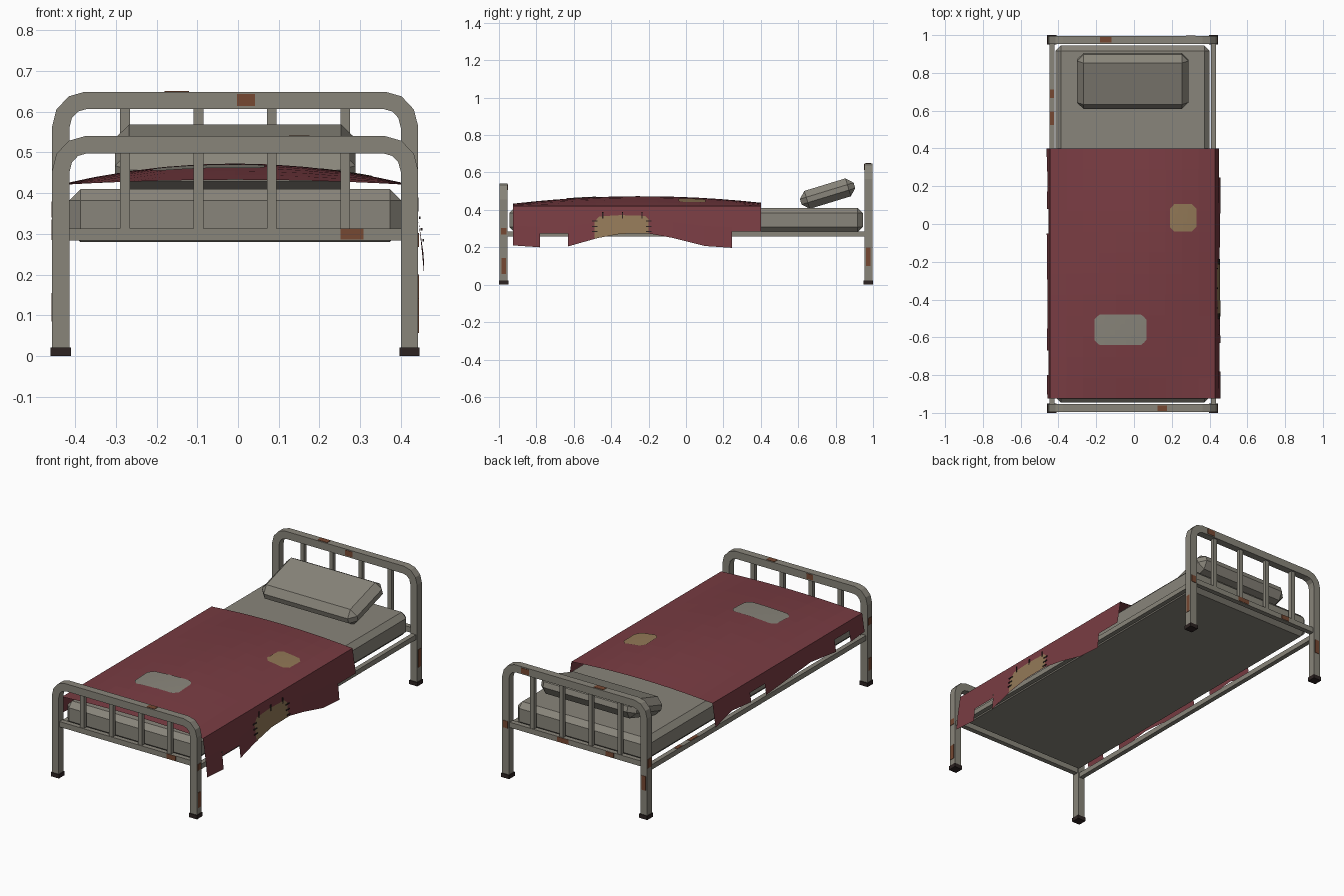
import bpy, bmesh, math
from mathutils import Vector, Matrix

if "Cube" in bpy.data.objects:
    bpy.data.objects.remove(bpy.data.objects["Cube"])

C = -0.007          # the frame sits slightly left of centre
LX, EY = 0.428, 0.975


def material(name, rgb):
    m = bpy.data.materials.new(name)
    m.diffuse_color = (*rgb, 1)
    m.use_nodes = True
    m.node_tree.nodes["Principled BSDF"].inputs["Base Color"].default_value = m.diffuse_color
    return m


METAL = material("grey painted metal", (0.25, 0.235, 0.195))
LINEN = material("grey linen", (0.25, 0.235, 0.197))
RED = material("dark red wool", (0.19, 0.045, 0.055))
TAN = material("tan cloth", (0.29, 0.19, 0.095))
RUST = material("rust", (0.18, 0.065, 0.032))
BLACK = material("dark rubber", (0.026, 0.017, 0.016))


def add(name, verts, faces, mat):
    me = bpy.data.meshes.new(name)
    me.from_pydata(verts, [], faces)
    me.materials.append(mat)
    ob = bpy.data.objects.new(name, me)
    bpy.context.collection.objects.link(ob)
    return ob


def box(name, c, s, mat, bevel=0, tilt=0):
    bm = bmesh.new()
    bmesh.ops.create_cube(bm, size=1)
    bmesh.ops.scale(bm, vec=s, verts=bm.verts)
    if bevel:
        bmesh.ops.bevel(bm, geom=bm.edges[:], offset=bevel, segments=1, affect='EDGES')
    bmesh.ops.transform(bm, matrix=Matrix.Translation(c) @ Matrix.Rotation(tilt, 4, 'X'), verts=bm.verts)
    me = bpy.data.meshes.new(name)
    bm.to_mesh(me)
    bm.free()
    me.materials.append(mat)
    ob = bpy.data.objects.new(name, me)
    bpy.context.collection.objects.link(ob)
    return ob


def arch(name, y, top, w=0.042):
    """Square tube bent into an arch: leg, rounded corner, top bar, corner, leg."""
    rx, rz = 0.062, 0.066
    half = [(LX, 0.015)]
    for i in range(4):
        a = math.pi / 2 * i / 3
        half.append((LX - rx + rx * math.cos(a), top - rz + rz * math.sin(a)))
    path = [Vector(p) for p in half + [(-x, z) for x, z in reversed(half)]]
    verts, faces = [], []
    for i, p in enumerate(path):
        d1 = (p - path[max(i - 1, 0)]).normalized() if i else (path[1] - p).normalized()
        d2 = (path[i + 1] - p).normalized() if i < len(path) - 1 else d1
        t = (d1 + d2).normalized()
        n = Vector((t.y, -t.x)) * (w / 2 / max(t.dot(d1), 0.5))
        for s, dy in ((1, -1), (1, 1), (-1, 1), (-1, -1)):
            verts.append((C + p.x + s * n.x, y + dy * w / 2, p.y + s * n.y))
        if i:
            a, b = 4 * (i - 1), 4 * i
            faces += [(a + k, a + (k + 1) % 4, b + (k + 1) % 4, b + k) for k in range(4)]
    e = len(verts)
    faces += [(3, 2, 1, 0), (e - 4, e - 3, e - 2, e - 1)]
    add(name, verts, faces, METAL)


# Head and foot ends: arch, cross rail, bars, rubber feet
for label, y, top in (("head", EY, 0.628), ("foot", -EY, 0.519)):
    arch(label + "_arch", y, top)
    box(label + "_cross_rail", (C, y, 0.299), (2 * LX, 0.028, 0.03), METAL)
    for k in range(4):
        x = C + (k - 1.5) * 0.18
        box(f"{label}_bar_{k}", (x, y, (0.3 + top) / 2), (0.024, 0.022, top - 0.3), METAL)
    for s in (-1, 1):
        box(label + "_rubber_foot", (C + s * LX, y, 0.011), (0.05, 0.05, 0.022), BLACK)

# Side rails
for s in (-1, 1):
    box("side_rail", (C + s * LX, 0, 0.271), (0.026, 2 * EY, 0.028), METAL)

# Mattress and pillow
box("mattress", (C, 0, 0.345), (0.815, 1.89, 0.13), LINEN, 0.028)
box("pillow", (C, 0.757, 0.487), (0.59, 0.30, 0.10), LINEN, 0.035, math.radians(17))


# Blanket top: a low hump over the mattress
def hump(x, y):
    return 0.42 + 0.053 * (1 - (min(abs(x - C), 0.435) / 0.435) ** 2) * (1 - 1.6 * (y + 0.24) ** 2)


def sheet(name, x0, x1, y0, y1, nx, ny, mat, lift=0.0, cut=0.0):
    verts, faces = [], []
    for j in range(ny + 1):
        for i in range(nx + 1):
            x, y = x0 + (x1 - x0) * i / nx, y0 + (y1 - y0) * j / ny
            if i in (0, nx) and j in (0, ny):      # clip the corners
                x += cut if i == 0 else -cut
                y += cut if j == 0 else -cut
            verts.append((x, y, hump(x, y) + lift))
    for j in range(ny):
        for i in range(nx):
            a = j * (nx + 1) + i
            faces.append((a, a + 1, a + nx + 2, a + nx + 1))
    add(name, verts, faces, mat)


sheet("blanket_top", C - 0.437, C + 0.437, -0.925, 0.40, 10, 12, RED)
sheet("tan_top_patch", 0.19, 0.33, -0.04, 0.105, 6, 6, TAN, 0.003, 0.012)
sheet("grey_top_patch", -0.21, 0.065, -0.64, -0.48, 10, 6, LINEN, 0.003, 0.012)


# Hanging sides: strips with a ragged hem, given as (y, top, bottom)
def drape(z):
    return 0.437 + 0.027 * min(1, max(0, (0.42 - z) / 0.18))


def hang(name, side, pts, mat, lift=0.0):
    verts, faces = [], []
    for k, (y, zt, zb) in enumerate(pts):
        for z in (zt, (zt + zb) / 2, zb):
            verts.append((C + side * (drape(z) + lift), y, z))
        if k and abs(y - pts[k - 1][0]) > 1e-4:
            a, b = 3 * k - 3, 3 * k
            for q in (0, 1):
                f = (a + q, a + q + 1, b + q + 1, b + q)
                faces.append(f if side > 0 else f[::-1])
    add(name, verts, faces, mat)


right_hem = [(-0.925, 0.21), (-0.78, 0.2), (-0.78, 0.275), (-0.63, 0.275), (-0.63, 0.205),
             (-0.47, 0.25), (-0.35, 0.272), (-0.2, 0.274), (-0.07, 0.25), (0.1, 0.207),
             (0.245, 0.197), (0.245, 0.285), (0.4, 0.285)]
left_hem = [(-0.925, 0.32), (-0.8, 0.31), (-0.8, 0.37), (-0.67, 0.37), (-0.67, 0.305),
            (-0.45, 0.33), (-0.25, 0.315), (-0.05, 0.30), (-0.05, 0.36), (0.08, 0.36),
            (0.08, 0.31), (0.25, 0.325), (0.4, 0.29)]
hang("blanket_right_side", 1, [(y, 0.42, z) for y, z in right_hem], RED)
hang("blanket_left_side", -1, [(y, 0.42, z) for y, z in left_hem], RED)
hang("tan_side_patch", 1, [(-0.49, 0.335, 0.246), (-0.465, 0.365, 0.252), (-0.35, 0.372, 0.272),
                           (-0.22, 0.368, 0.274), (-0.2, 0.35, 0.274)], TAN, 0.003)

# Stitches around the side patch
for y in (-0.445, -0.34, -0.235):
    box("stitch", (C + drape(0.37) + 0.004, y, 0.372), (0.004, 0.006, 0.034), BLACK)
for y in (-0.488, -0.2):
    for z in (0.34, 0.312, 0.285):
        box("stitch", (C + drape(z) + 0.004, y, z), (0.004, 0.03, 0.006), BLACK)

# Rust spots: thin plates (centre, size)
T = 0.004
RX, LFT = C + LX + 0.021, C - LX - 0.021
spots = [
    ((0.02, 0.954, 0.629), (0.044, T, 0.03)), ((-0.15, EY, 0.649), (0.06, 0.03, T)),
    ((0.28, -0.989, 0.3), (0.056, T, 0.026)), ((0.3, 0.996, 0.628), (0.05, T, 0.03)),
    ((0.07, 0.989, 0.3), (0.07, T, 0.026)), ((-0.22, 0.989, 0.3), (0.05, T, 0.026)),
    ((RX, -EY, 0.10), (T, 0.024, 0.085)), ((RX, -EY, 0.285), (T, 0.028, 0.035)),
    ((RX, EY, 0.15), (T, 0.024, 0.1)), ((LFT, EY, 0.31), (T, 0.03, 0.05)),
    ((LFT, -EY, 0.36), (T, 0.03, 0.04)), ((LFT, -EY, 0.12), (T, 0.024, 0.07)),
    ((C - LX, 0.996, 0.2), (0.026, T, 0.08)), ((C + LX, 0.996, 0.3), (0.03, T, 0.04)),
    ((0.15, EY * -1, 0.54), (0.05, 0.03, T)), ((-0.1, -0.954, 0.52), (0.04, T, 0.03)),
    ((C - LX, 0.69, 0.285), (0.022, 0.045, T)), ((C - LX, 0.56, 0.285), (0.022, 0.07, T)),
]
for c, s in spots:
    box("rust_spot", c, s, RUST)
